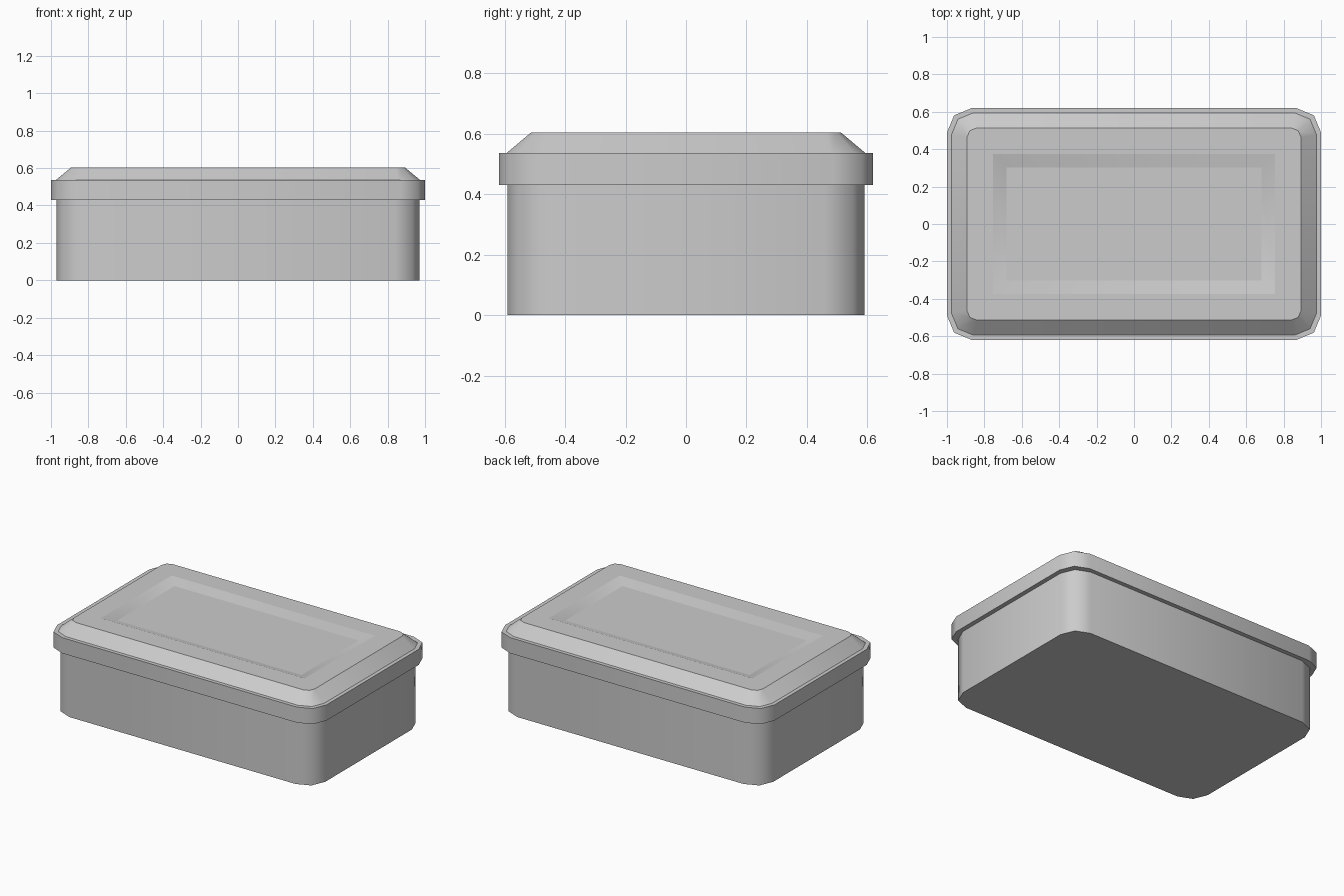
import bpy
import bmesh
from math import cos, sin, pi

cube = bpy.data.objects.get("Cube")
if cube:
    bpy.data.objects.remove(cube, do_unlink=True)

# Single plain grey material
GREY = (0.6, 0.6, 0.6, 1)
grey = bpy.data.materials.new("plain grey")
grey.use_nodes = True
grey.diffuse_color = GREY
grey.node_tree.nodes["Principled BSDF"].inputs["Base Color"].default_value = GREY


def ring(bm, hx, hy, z, radius, steps=2):
    """Rounded rectangle of vertices, counter-clockwise."""
    verts = []
    for quarter, (sx, sy) in enumerate([(1, 1), (-1, 1), (-1, -1), (1, -1)]):
        for i in range(steps + 1):
            a = (quarter + i / steps) * pi / 2
            verts.append(bm.verts.new((sx * (hx - radius) + radius * cos(a),
                                       sy * (hy - radius) + radius * sin(a), z)))
    return verts


def loft(name, levels, cap_bottom):
    """Stack rounded rectangles, keeping the horizontal rims crisp."""
    bm = bmesh.new()
    rings = [ring(bm, *level) for level in levels]
    for low, high in zip(rings, rings[1:]):
        for i in range(len(low)):
            j = (i + 1) % len(low)
            bm.faces.new((low[i], low[j], high[j], high[i]))
    bm.faces.new(rings[-1])
    if cap_bottom:
        bm.faces.new(rings[0][::-1])
    bmesh.ops.remove_doubles(bm, verts=bm.verts, dist=0.0001)
    for face in bm.faces:
        face.smooth = True
    for edge in bm.edges:
        a, b = edge.verts
        if abs(a.co.z - b.co.z) < 0.0001:
            edge.smooth = False
    mesh = bpy.data.meshes.new(name)
    bm.to_mesh(mesh)
    bm.free()
    mesh.materials.append(grey)
    obj = bpy.data.objects.new(name, mesh)
    bpy.context.collection.objects.link(obj)
    return obj


# Box body: half width, half depth, height, corner radius
loft("box_body", [(0.97, 0.59, 0, 0.13), (0.97, 0.59, 0.43, 0.13)], True)

# Lid: underside lip, rim, ledge, sloped shoulder and shallow sunken panel
loft("lid", [
    (0.96, 0.58, 0.43, 0.13),
    (1.00, 0.619, 0.43, 0.13),
    (1.00, 0.619, 0.535, 0.13),
    (0.975, 0.594, 0.535, 0.115),
    (0.893, 0.513, 0.603, 0.05),
    (0.755, 0.375, 0.603, 0),
    (0.683, 0.303, 0.579, 0),
], False)
